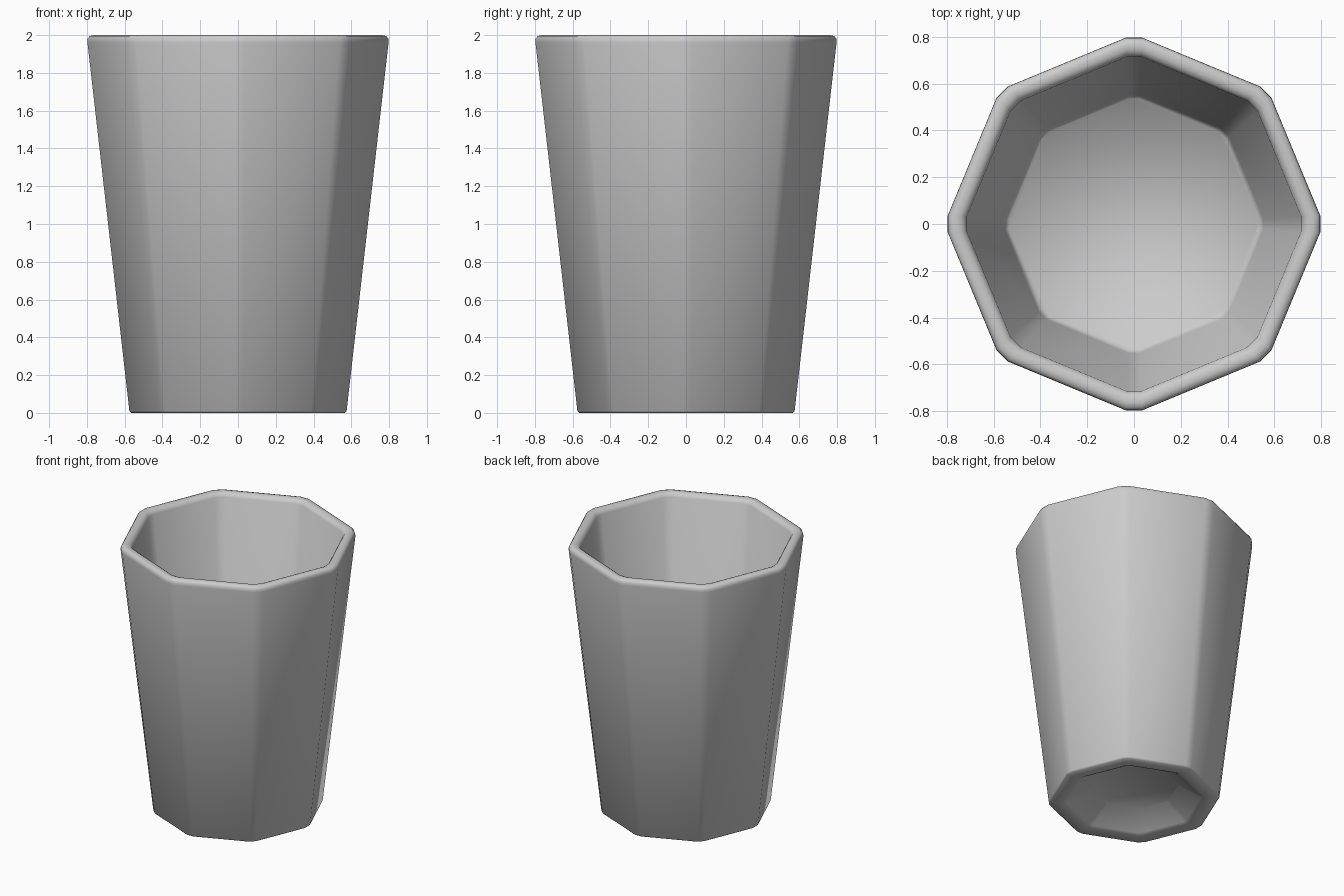
import bpy, bmesh, math

if "Cube" in bpy.data.objects:
    bpy.data.objects.remove(bpy.data.objects["Cube"])

# Eight-sided cup, each corner trimmed by a narrow chamfer.
# Profile (radius, z): underside recess, foot, outer wall, rounded rim, inner wall, floor
PROFILE = [
    (0.30, 0.11), (0.45, 0.01), (0.47, 0.0), (0.565, 0.0), (0.575, 0.01),
    (0.797, 1.96), (0.796, 1.98), (0.785, 1.995), (0.765, 2.0),
    (0.745, 1.998), (0.728, 1.99), (0.715, 1.97),
    (0.553, 0.33), (0.535, 0.30),
]
CHAMFER = 0.044  # chamfer half width relative to radius


def ring(bm, r, z):
    verts = []
    for i in range(8):
        a = i * math.pi / 4
        for s in (-1, 1):
            t = s * CHAMFER * r
            verts.append(bm.verts.new((r * math.cos(a) - t * math.sin(a),
                                       r * math.sin(a) + t * math.cos(a), z)))
    return verts


bm = bmesh.new()
rings = [ring(bm, r, z) for r, z in PROFILE]
for lo, hi in zip(rings, rings[1:]):
    for i in range(16):
        j = (i + 1) % 16
        bm.faces.new((lo[i], lo[j], hi[j], hi[i]))
bm.faces.new(rings[0][::-1])   # recessed underside
bm.faces.new(rings[-1])        # inner floor
bmesh.ops.recalc_face_normals(bm, faces=bm.faces)

mesh = bpy.data.meshes.new("octagonal_cup")
bm.to_mesh(mesh)
bm.free()
cup = bpy.data.objects.new("octagonal_cup", mesh)
bpy.context.collection.objects.link(cup)

# Soft facets
bpy.context.view_layer.objects.active = cup
cup.select_set(True)
bpy.ops.object.shade_smooth_by_angle(angle=math.radians(60))
